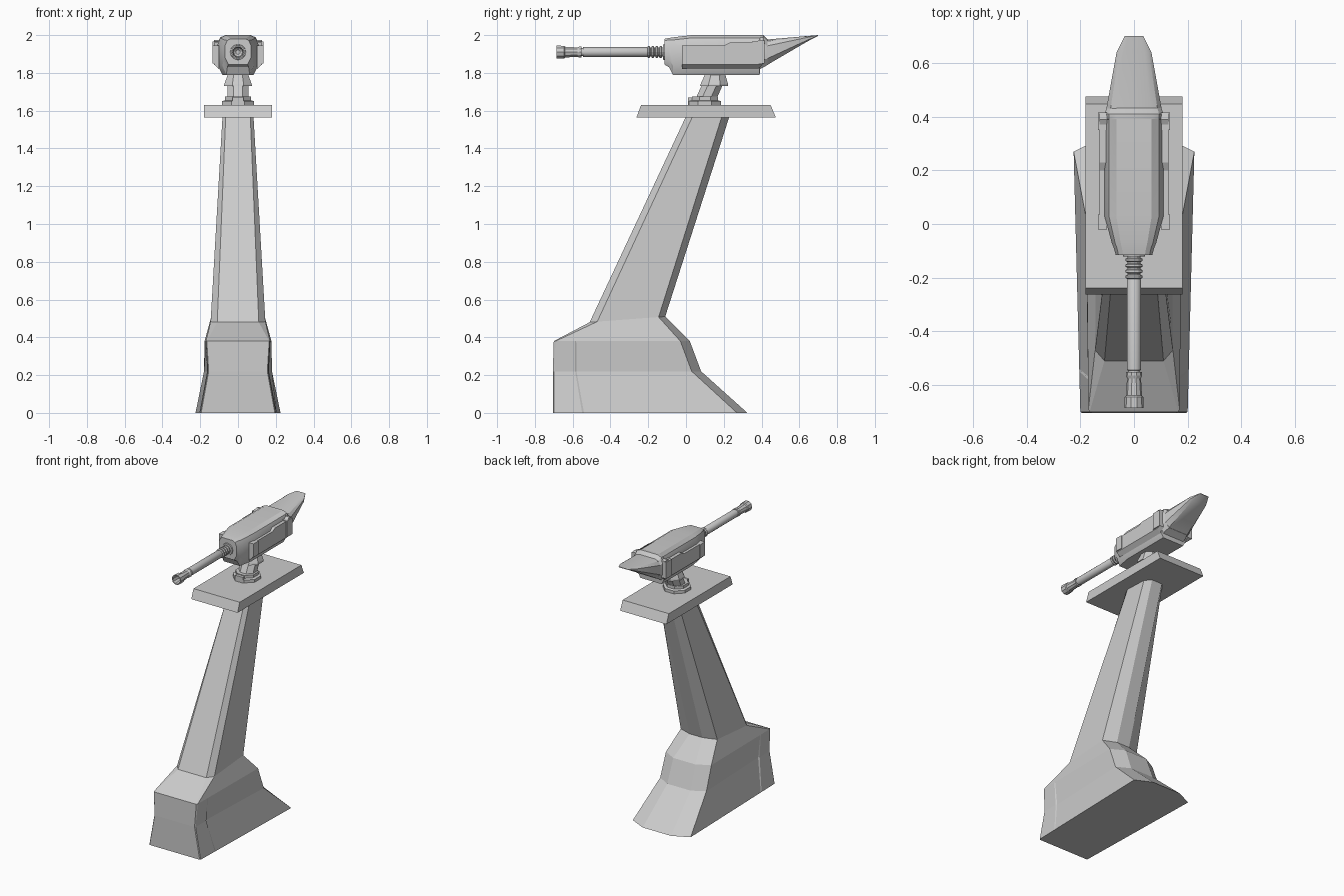
import bpy, bmesh, math
from mathutils import Vector

if "Cube" in bpy.data.objects:
    bpy.data.objects.remove(bpy.data.objects["Cube"])


def loft(name, rings, smooth=None):
    """Skin a list of equal-length point rings and cap both ends."""
    bm = bmesh.new()
    rows = [[bm.verts.new(p) for p in ring] for ring in rings]
    n = len(rows[0])
    for a, b in zip(rows, rows[1:]):
        for i in range(n):
            j = (i + 1) % n
            bm.faces.new((a[i], a[j], b[j], b[i]))
    bm.faces.new(rows[0][::-1])
    bm.faces.new(rows[-1])
    bmesh.ops.remove_doubles(bm, verts=bm.verts, dist=0.0002)
    bmesh.ops.recalc_face_normals(bm, faces=bm.faces)
    mesh = bpy.data.meshes.new(name)
    bm.to_mesh(mesh)
    bm.free()
    ob = bpy.data.objects.new(name, mesh)
    bpy.context.collection.objects.link(ob)
    if smooth:
        bpy.ops.object.select_all(action='DESELECT')
        ob.select_set(True)
        bpy.context.view_layer.objects.active = ob
        bpy.ops.object.shade_smooth_by_angle(angle=math.radians(smooth))
    return ob


def mirrored(half):
    return half + [(-x, y, z) for x, y, z in reversed(half)]


def rect(z, hx, y0, y1):
    return [(-hx, y0, z), (hx, y0, z), (hx, y1, z), (-hx, y1, z)]


def box(name, x0, x1, y0, y1, z0, z1):
    return loft(name, [[(x0, y0, z), (x1, y0, z), (x1, y1, z), (x0, y1, z)]
                       for z in (z0, z1)])


def disc(r, y, z, n=8, sy=1.0):
    return [(r * math.cos((i + .5) * math.tau / n),
             y + sy * r * math.sin((i + .5) * math.tau / n), z) for i in range(n)]


# Leaning pedestal: front z, back z, then (x, y) for front, front side,
# back side and back corners, then the depth of the side seam
def pedestal_ring(zf, zb, front, side_front, side_back, back, seam):
    a, b = Vector(side_front), Vector(side_back)
    s1, s2 = a.lerp(b, 0.155), a.lerp(b, 0.165)
    s2.x -= seam
    pts = [front, side_front, s1, s2, side_back, back]
    ya, yb = front[1], back[1]
    return mirrored([(p[0], p[1], zf + (zb - zf) * (p[1] - ya) / (yb - ya)) for p in pts])


loft("pedestal", [pedestal_ring(*r) for r in (
    (0, 0, (.195, -.705), (.20, -.70), (.225, .27), (.11, .325), 0),
    (.22, .22, (.155, -.705), (.16, -.70), (.18, .03), (.09, .08), .008),
    (.38, .38, (.165, -.70), (.17, -.69), (.177, -.03), (.085, .02), 0),
    (.48, .51, (.11, -.51), (.145, -.47), (.142, -.145), (.05, -.11), 0),
    (1.57, 1.57, (.065, 0), (.082, .035), (.075, .19), (.04, .23), 0))])

# Platform with sloping ends
loft("platform", [rect(1.565, .18, -.262, .475), rect(1.63, .18, -.238, .448)])

# Swivel mount
loft("turntable", [disc(.092, .10, 1.625), disc(.092, .10, 1.65),
                   disc(.075, .10, 1.655), disc(.075, .10, 1.675)])
box("turntable_stop", -.03, .03, .01, .05, 1.63, 1.67)
loft("neck", [disc(.06, .105, 1.66), disc(.06, .15, 1.76)])
loft("neck_collar", [disc(.08, .148, 1.73), disc(.078, .15, 1.742),
                     disc(.055, .155, 1.80)])


# Gun housing and pointed tail, lofted along y
def hull_ring(y, hw, z0, z1):
    shape = ((.6, 1), (.85, .93), (1, .75), (1, .25), (.75, 0))
    return mirrored([(hw * u, y, z0 + (z1 - z0) * v) for u, v in shape])


loft("gun_housing", [hull_ring(*r) for r in (
    (-.115, .068, 1.845, 1.98), (-.09, .075, 1.83, 1.985), (-.07, .083, 1.79, 1.988),
    (.03, .11, 1.79, 2.0), (.39, .11, 1.79, 2.0), (.392, .11, 1.82, 2.0),
    (.41, .11, 1.83, 2.0), (.438, .10, 1.845, 1.97))], 28)
loft("gun_tail", [hull_ring(*r) for r in (
    (.37, .108, 1.81, 1.975), (.435, .102, 1.845, 1.977),
    (.64, .065, 1.965, 1.995), (.70, .035, 1.996, 2.0))], 28)

# Side armour with raised end blocks
outline = ((-.02, 1.82), (-.02, 1.93), (.02, 1.945), (.20, 1.945), (.23, 1.96),
           (.36, 1.96), (.39, 1.975), (.415, 1.97), (.415, 1.85), (.38, 1.82))
for s, side in ((-1, "left"), (1, "right")):
    loft(side + "_armour", [[(s * .10, y, z) for y, z in outline],
                            [(s * .128, y, max(z, 1.845)) for y, z in outline]])
    box(side + "_front_block", s * .10, s * .135, -.02, .035, 1.85, 1.945)
    box(side + "_rear_block", s * .10, s * .135, .35, .415, 1.85, 1.965)


# Barrel parts turned around the gun axis
def turned(name, profile, n=10, smooth=None):
    loft(name, [[(r * math.cos(i * math.tau / n), y, 1.91 + r * math.sin(i * math.tau / n))
                 for i in range(n)] for y, r in profile], smooth)


turned("barrel_socket", ((-.122, .04), (-.10, .045)), 12)
springs = []
for k in range(4):
    y = -.205 + k * .021
    springs += [(y, .024), (y + .004, .032), (y + .012, .032), (y + .016, .024)]
turned("recoil_rings", springs + [(-.11, .024)], 12)
turned("barrel", ((-.56, .021), (-.546, .021), (-.544, .027), (-.21, .027), (-.20, .022)), 12, 35)
turned("muzzle", ((-.61, .012), (-.62, .024), (-.685, .029), (-.685, .036), (-.645, .035),
                  (-.64, .03), (-.575, .026), (-.565, .03), (-.552, .03)), 10)
